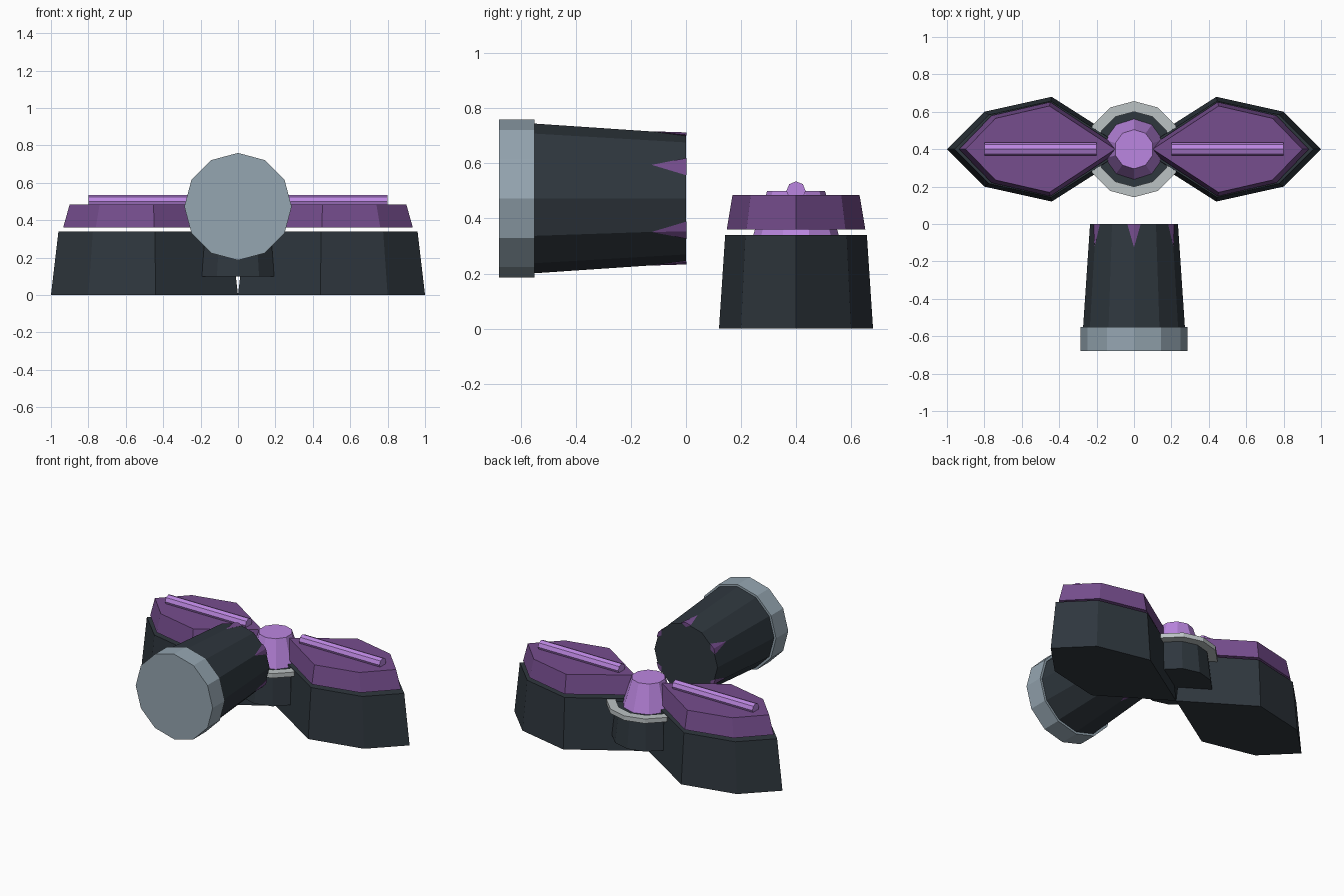
import bpy, bmesh
from math import sin, cos, pi, radians

if "Cube" in bpy.data.objects:
    bpy.data.objects.remove(bpy.data.objects["Cube"])


def mat(name, r, g, b):
    m = bpy.data.materials.new(name)
    m.diffuse_color = (r, g, b, 1)
    m.use_nodes = True
    m.node_tree.nodes["Principled BSDF"].inputs["Base Color"].default_value = m.diffuse_color
    return m


DARK = mat("dark", 0.028, 0.038, 0.048)
PURPLE = mat("purple", 0.18, 0.075, 0.27)
LILAC = mat("lilac", 0.5, 0.24, 0.75)
STEEL = mat("steel", 0.3, 0.38, 0.44)
SILVER = mat("silver", 0.5, 0.54, 0.55)


def loft(name, rings, material, closed=False):
    """Skin equal-sized point rings; cap the ends or close the loop."""
    bm = bmesh.new()
    vs = [[bm.verts.new(p) for p in ring] for ring in rings]
    n = len(rings[0])
    pairs = list(zip(vs, vs[1:])) + ([(vs[-1], vs[0])] if closed else [])
    for a, b in pairs:
        for i in range(n):
            j = (i + 1) % n
            bm.faces.new((a[i], a[j], b[j], b[i]))
    if not closed:
        bm.faces.new(vs[0])
        bm.faces.new(vs[-1])
    bmesh.ops.recalc_face_normals(bm, faces=bm.faces)
    me = bpy.data.meshes.new(name)
    bm.to_mesh(me)
    bm.free()
    me.materials.append(material)
    ob = bpy.data.objects.new(name, me)
    bpy.context.collection.objects.link(ob)
    return ob


def circle(axis, centre, r, n):
    pts = []
    for k in range(n):
        a = pi / 2 + 2 * pi * k / n
        u, v = r * cos(a), r * sin(a)
        off = {"x": (0, u, v), "y": (u, 0, v), "z": (u, v, 0)}[axis]
        pts.append(tuple(c + o for c, o in zip(centre, off)))
    return pts


CY, BZ = 0.4, 0.473
HEX = [(0, 0), (0.44, 0.28), (0.8, 0.2), (1, 0), (0.8, -0.2), (0.44, -0.28)]


def pod_ring(side, z, sx, sy):
    return [(side * (0.5 + (x - 0.5) * sx), CY + y * sy, z) for x, y in HEX]


# Two mirrored pods with raised caps and glowing rods
for side, tag in ((-1, "left"), (1, "right")):
    loft(tag + "_pod", [pod_ring(side, 0, 1, 1), pod_ring(side, 0.34, 0.92, 0.92)], DARK)
    loft(tag + "_pod_cap", [pod_ring(side, 0.36, 0.87, 0.9),
                            pod_ring(side, 0.485, 0.8, 0.825)], PURPLE)
    loft(tag + "_rod", [circle("x", (side * x, CY, 0.5), 0.035, 8) for x in (0.2, 0.8)], LILAC)

# Central hub, collar ring and cone
loft("hub", [circle("z", (0, CY, 0.1), 0.225, 12), circle("z", (0, CY, 0.32), 0.2, 12)], DARK)
loft("hub_ring", [circle("z", (0, CY, z), r, 12)
                  for r, z in ((0.2, 0.305), (0.257, 0.305), (0.257, 0.335), (0.2, 0.335))],
     SILVER, closed=True)
loft("hub_cone", [circle("z", (0, CY, 0.31), 0.165, 10), circle("z", (0, CY, 0.5), 0.105, 10)], LILAC)

# Tapered handle with end cap
loft("handle", [circle("y", (0, -0.55, BZ), 0.272, 12), circle("y", (0, 0, BZ), 0.235, 12)], DARK)
loft("handle_cap", [circle("y", (0, y, BZ), 0.287, 12) for y in (-0.68, -0.55)], STEEL)

# Six spikes lying around the open end of the handle
for k in range(6):
    a = radians(90 + 60 * k)

    def at(r, t, y):
        return (r * cos(a) - t * sin(a), y, BZ + r * sin(a) + t * cos(a))

    bm = bmesh.new()
    for p in (at(0.244, 0, -0.125), at(0.24, 0, 0.001), at(0.231, 0.036, 0.001),
              at(0.231, -0.036, 0.001), at(0.21, 0, 0.0)):
        bm.verts.new(p)
    bmesh.ops.convex_hull(bm, input=bm.verts)
    me = bpy.data.meshes.new("handle_spike")
    bm.to_mesh(me)
    bm.free()
    me.materials.append(PURPLE)
    bpy.context.collection.objects.link(bpy.data.objects.new("handle_spike_%d" % (k + 1), me))
